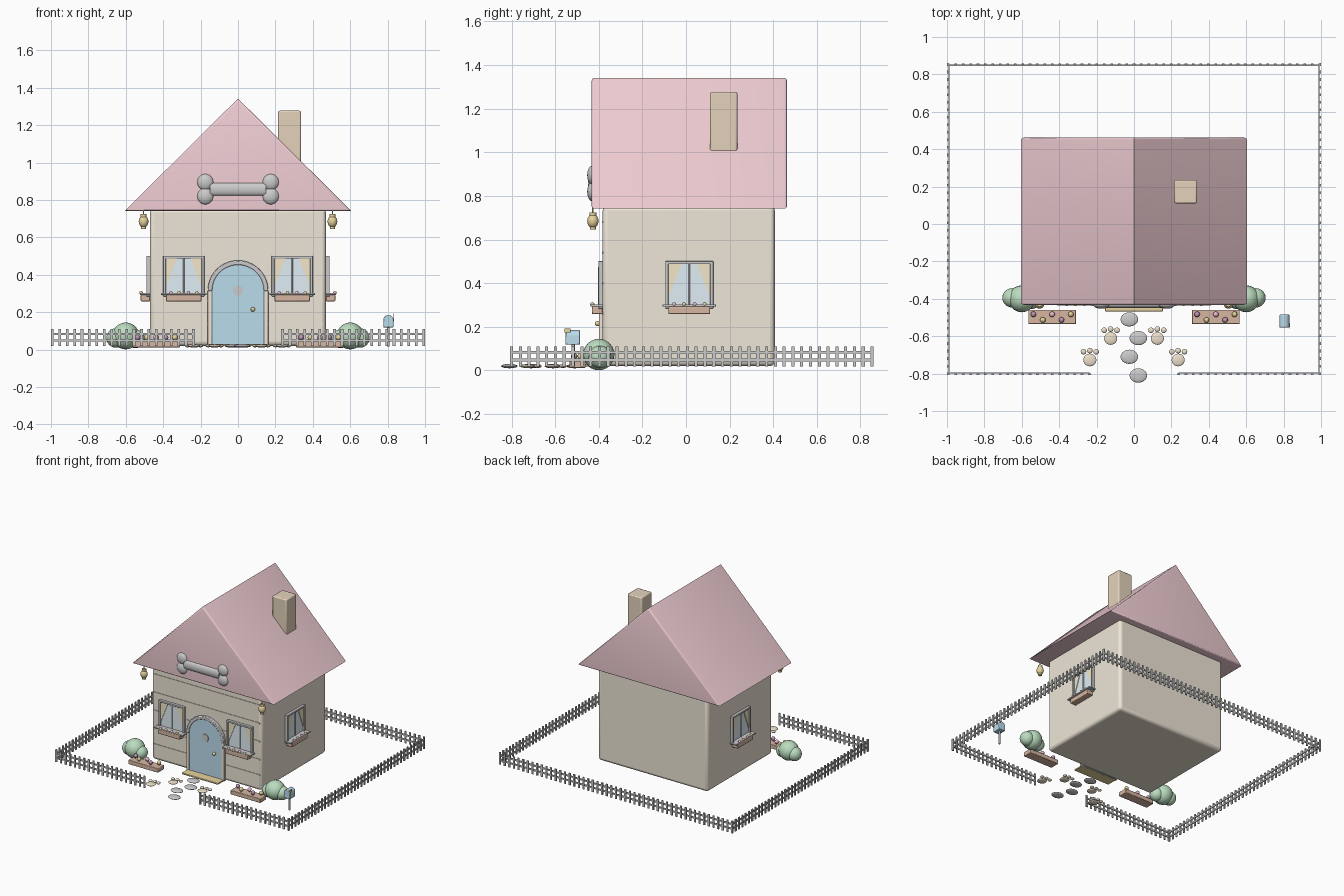
import bpy, bmesh, math
from mathutils import Matrix, Vector

if "Cube" in bpy.data.objects:
    bpy.data.objects.remove(bpy.data.objects["Cube"])

COL = dict(wall=(.86, .79, .68), roof=(.88, .62, .66), brick=(.78, .65, .5), blue=(.5, .72, .84),
           gold=(.8, .65, .33), glass=(.75, .86, .92), curtain=(.9, .8, .58), box=(.68, .47, .36),
           green=(.5, .72, .52), pink=(.85, .5, .62), purple=(.5, .3, .45), paw=(.85, .75, .6))
I = Matrix()


def mat(key):
    m = bpy.data.materials.get(key) or bpy.data.materials.new(key)
    m.diffuse_color = (*COL[key], 1)
    m.use_nodes = True
    m.node_tree.nodes["Principled BSDF"].inputs["Base Color"].default_value = m.diffuse_color
    return m


def out(name, bm, col=None, bevel=0, M=I, segs=2):
    bmesh.ops.recalc_face_normals(bm, faces=bm.faces)
    me = bpy.data.meshes.new(name)
    bm.to_mesh(me)
    bm.free()
    o = bpy.data.objects.new(name, me)
    bpy.context.collection.objects.link(o)
    o.matrix_world = M
    if col:
        me.materials.append(mat(col))
    if bevel:
        b = o.modifiers.new("bevel", 'BEVEL')
        b.width, b.segments = bevel, segs
    bpy.ops.object.select_all(action='DESELECT')
    o.select_set(True)
    bpy.context.view_layer.objects.active = o
    bpy.ops.object.shade_smooth_by_angle(angle=math.radians(35))
    return o


def box(bm, lo, hi):
    lo, hi = Vector(lo), Vector(hi)
    bmesh.ops.create_cube(bm, size=1, matrix=Matrix.Translation((lo + hi) / 2) @ Matrix.Diagonal((*(hi - lo), 1)))
    return bm


def ball(bm, c, r, seg=20):
    r = (r, r, r) if isinstance(r, (int, float)) else r
    bmesh.ops.create_uvsphere(bm, u_segments=seg, v_segments=seg // 2 + 2, radius=1,
                              matrix=Matrix.Translation(c) @ Matrix.Diagonal((*r, 1)))
    return bm


def rod(bm, c, r, h, axis='Z', seg=20):
    R = {'Z': I, 'X': Matrix.Rotation(math.pi / 2, 4, 'Y'), 'Y': Matrix.Rotation(math.pi / 2, 4, 'X')}[axis]
    bmesh.ops.create_cone(bm, cap_ends=True, segments=seg, radius1=r, radius2=r, depth=h,
                          matrix=Matrix.Translation(c) @ R)
    return bm


def prism(bm, pts, y0, y1):
    """Extrude an x/z outline along y."""
    f = bm.faces.new([bm.verts.new((x, y0, z)) for x, z in pts])
    r = bmesh.ops.extrude_face_region(bm, geom=[f])
    bmesh.ops.translate(bm, vec=(0, y1 - y0, 0), verts=[v for v in r['geom'] if isinstance(v, bmesh.types.BMVert)])
    return bm


def arch(r, z, n=24, cx=0):
    return [(cx + r * math.cos(math.pi * i / n), z + r * math.sin(math.pi * i / n)) for i in range(n + 1)]


def new():
    return bmesh.new()


# House body, front plank strips
out("house_walls", box(new(), (-.47, -.382, .02), (.47, .407, .755)), 'wall', .022, segs=3)
bm = new()
for z in (.14, .26, .40, .54, .68):
    box(bm, (-.455, -.386, z - .005), (.455, -.378, z + .005))
out("wall_planks", bm, 'wall')

# Roof with softened gable edges
bm = prism(new(), [(-.605, .742), (.605, .742), (0, 1.342)], -.433, .463)
ends = [e for e in bm.edges if abs(e.verts[0].co.y - e.verts[1].co.y) < 1e-4]
bmesh.ops.bevel(bm, geom=ends, offset=.012, segments=3, profile=.5, affect='EDGES')
out("roof", bm, 'roof')
out("chimney", box(new(), (.215, .11, .95), (.337, .235, 1.277)), 'brick', .008)

# Bone ornament on the gable
bm = rod(new(), (0, 0, 0), .034, .30, 'X')
bmesh.ops.scale(bm, vec=(1, .5, 1), verts=bm.verts)
bmesh.ops.translate(bm, vec=(0, -.433, .857), verts=bm.verts)
for sx in (-.175, .175):
    for z in (.82, .895):
        ball(bm, (sx, -.43, z), (.044, .023, .044))
out("bone_ornament", bm)

# Door, arch trim and posts, porthole, knob, mat
out("door", prism(new(), arch(.14, .315) + [(-.14, .02), (.14, .02)], -.398, -.37), 'blue', .003)
out("door_arch", prism(new(), arch(.162, .315) + arch(.138, .315)[::-1], -.403, -.375), None, .004)
bm = new()
for s in (-1, 1):
    box(bm, (s * .15 - .012, -.400, .02), (s * .15 + .012, -.375, .315))
out("door_posts", bm, 'wall', .003)
out("door_porthole", rod(new(), (0, -.398, .315), .028, .012, 'Y'))
out("door_knob", ball(new(), (.08, -.406, .215), .012), 'gold')
out("doormat", box(new(), (-.155, -.467, .018), (.155, -.38, .03)), 'gold', .003)


# Windows, built facing -y then placed on each wall
def window(side, M):
    w, h, t = .11, .108, .014
    bm = new()
    for s in (-1, 1):
        box(bm, (s * (w - t / 2) - t / 2, -.02, -h), (s * (w - t / 2) + t / 2, .005, h))
        box(bm, (-w, -.02, s * (h - t / 2) - t / 2), (w, .005, s * (h - t / 2) + t / 2))
    box(bm, (-.003, -.013, -h), (.003, 0, h))
    box(bm, (-.122, -.055, -.1), (.122, 0, -.09))
    out(side + "_window_frame", bm, None, .002, M)
    out(side + "_window_glass", box(new(), (-.1, -.007, -.1), (.1, .005, .1)), 'glass', 0, M)
    bm = new()
    for s in (-1, 1):
        prism(bm, [(s * .097, .095), (s * .035, .095), (s * .097, -.06)], -.011, -.004)
    out(side + "_curtains", bm, 'curtain', 0, M)
    out(side + "_window_box", box(new(), (-.095, -.05, -.135), (.095, 0, -.1)), 'box', .004, M)
    for col, xs in (('pink', (-.07, .025)), ('gold', (-.025, .07))):
        bm = new()
        for x in xs:
            ball(bm, (x, -.048, -.09), .01, 10)
        out(f"{side}_window_flowers_{col}", bm, col, 0, M)


T, R = Matrix.Translation, Matrix.Rotation
window("front_left", T((-.29, -.382, .393)))
window("front_right", T((.29, -.382, .393)))
window("right", T((.47, .015, .393)) @ R(math.pi / 2, 4, 'Z'))
window("left", T((-.47, .015, .393)) @ R(-math.pi / 2, 4, 'Z'))

# Mirrored pairs: lanterns, bushes, flower beds
for side, s in (("left", -1), ("right", 1)):
    bm = ball(new(), (s * .505, -.427, .685), (.026, .026, .032))
    rod(bm, (s * .505, -.427, .717), .016, .014)
    rod(bm, (s * .505, -.427, .652), .014, .012)
    rod(bm, (s * .505, -.427, .737), .003, .04, seg=8)
    out(side + "_lantern", bm, 'gold')

    bm = ball(new(), (s * .6, -.4, .073), .072)
    ball(bm, (s * .652, -.395, .062), .052)
    ball(bm, (s * .548, -.405, .058), .05)
    out(side + "_bush", bm, 'green')

    out(side + "_flower_bed", box(new(), (s * .4375 - .1275, -.535, .012), (s * .4375 + .1275, -.46, .045)), 'box', .004)
    for k, col in enumerate(('purple', 'gold', 'pink')):
        bm = new()
        for i in range(k, 5, 3):
            p = (s * .4375 - .1 + .05 * i, -.483 - .03 * (i % 2))
            ball(bm, (*p, .065), .015, 12)
            rod(bm, (*p, .05), .004, .03, seg=8)
        out(f"{side}_flowers_{col}", bm, col)

# Stepping stones and paw-shaped stones
bm = new()
for i in range(4):
    ball(bm, ((-.025, .023)[i % 2], -.51 - .1 * i, .02), (.047, .038, .01))
out("stepping_stones", bm)
bm = new()
for s in (-1, 1):
    for x, y in ((.125, -.612), (.236, -.727)):
        ball(bm, (s * x, y, .02), (.035, .034, .009))
        for dx, dy in ((-.034, .044), (0, .05), (.034, .044)):
            ball(bm, (s * x + dx, y + dy, .02), (.015, .015, .008), 12)
out("paw_stones", bm, 'paw')

# Mailbox with post and flag
out("mailbox", prism(new(), arch(.027, .158, 12, .804) + [(.777, .118), (.831, .118)], -.553, -.485), 'blue', .004)
out("mailbox_post", rod(new(), (.804, -.517, .07), .007, .105, seg=12))
bm = box(new(), (.831, -.55, .15), (.835, -.545, .192))
box(bm, (.831, -.558, .175), (.835, -.53, .192))
out("mailbox_flag", bm, 'gold')


# Picket fence runs, built along x then placed
def fence(name, length, M):
    bm = new()
    n = round(length / .04)
    for i in range(n + 1):
        x = length * i / n
        box(bm, (x - .007, -.006, .018), (x + .007, .002, .111))
    for z in (.048, .084):
        box(bm, (0, 0, z - .006), (length, .007, z + .006))
    out(name, bm, None, 0, M)


fence("fence_front_left", .755, T((-.993, -.8, 0)))
fence("fence_front_right", .755, T((.238, -.8, 0)))
fence("fence_back", 1.986, T((.993, .853, 0)) @ R(math.pi, 4, 'Z'))
fence("fence_right", 1.653, T((.993, -.8, 0)) @ R(math.pi / 2, 4, 'Z'))
fence("fence_left", 1.653, T((-.993, .853, 0)) @ R(-math.pi / 2, 4, 'Z'))
